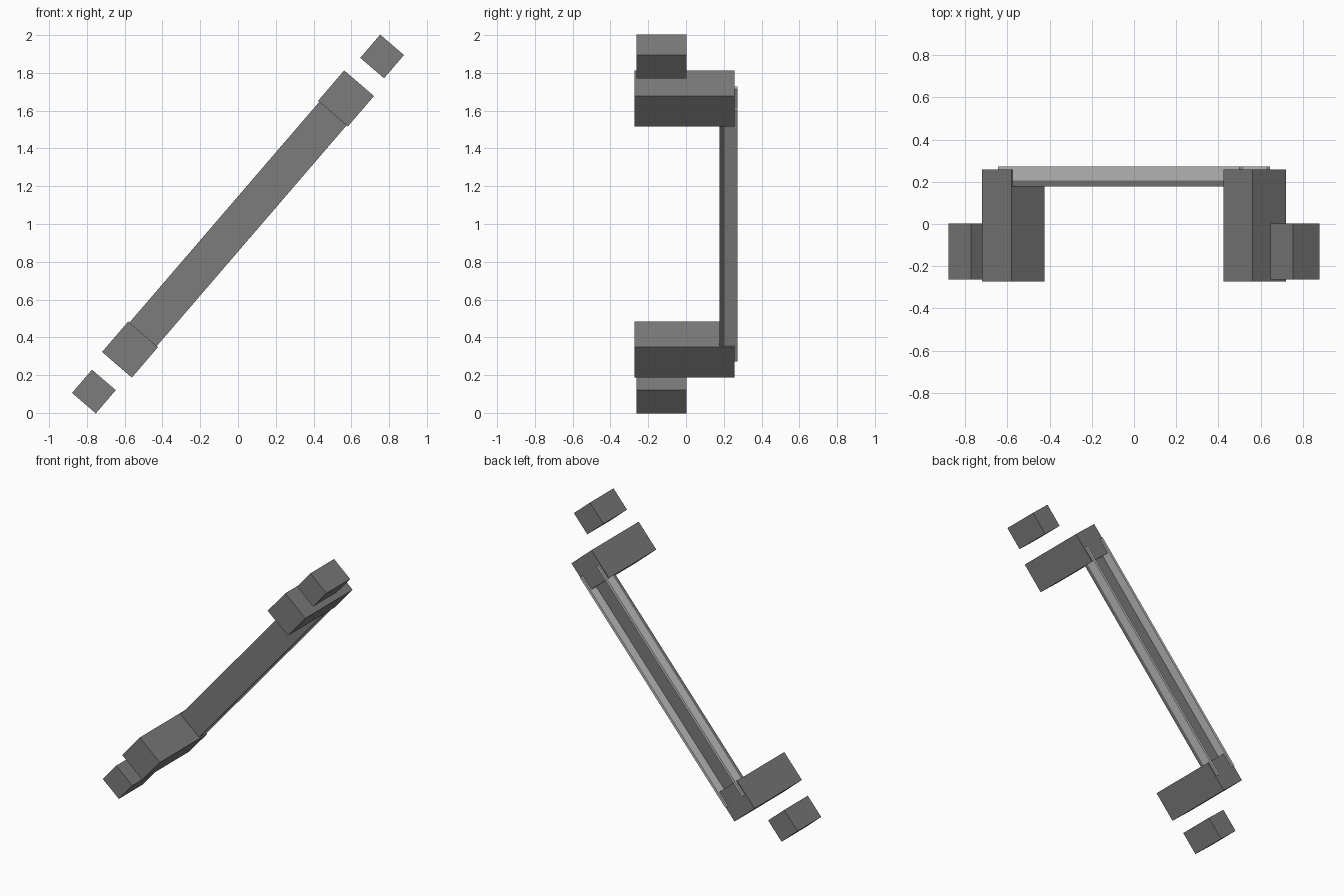
import bpy
import math
from mathutils import Matrix

cube = bpy.data.objects.get("Cube")
if cube:
    bpy.data.objects.remove(cube, do_unlink=True)


def make_material(name, value):
    mat = bpy.data.materials.new(name)
    mat.use_nodes = True
    colour = (value, value, value, 1.0)
    mat.diffuse_color = colour
    mat.node_tree.nodes["Principled BSDF"].inputs["Base Color"].default_value = colour
    return mat


dark_grey = make_material("dark grey", 0.2)
light_grey = make_material("light grey", 0.57)

# The whole model leans about y, around its middle at z = 1
LEAN = Matrix.Translation((0, 0, 1)) @ Matrix.Rotation(math.radians(40.7), 4, "Y")


def leaning_box(name, mat, across, along, width, length, y_front, y_back):
    """Box placed in the leaning frame: x is across the bar, z is along it."""
    bpy.ops.mesh.primitive_cube_add(size=1)
    obj = bpy.context.object
    obj.name = name
    place = Matrix.Translation((across, (y_front + y_back) / 2, along))
    size = Matrix.Diagonal((width, y_back - y_front, length, 1))
    obj.data.transform(place @ size)
    obj.matrix_world = LEAN
    obj.data.materials.append(mat)
    return obj


BAR_WIDTH, BAR_LENGTH, WALL = 0.191, 1.755, 0.018

# Long front plate of the bar
leaning_box("bar_plate", dark_grey, 0, 0, BAR_WIDTH, BAR_LENGTH, 0.178, 0.205)

for side, label in ((-1, "upper"), (1, "lower")):
    # Thin light walls along both edges, leaving the back open
    leaning_box(label + "_channel_wall", light_grey, side * (BAR_WIDTH - WALL) / 2, 0,
                WALL, BAR_LENGTH, 0.205, 0.272)

for end, label in ((1, "top"), (-1, "bottom")):
    # Deep block over each bar end, and a loose small block beyond it
    leaning_box(label + "_end_block", dark_grey, 0, end * 0.877, 0.208, 0.212, -0.272, 0.258)
    leaning_box(label + "_outer_block", dark_grey, 0, end * 1.17, 0.166, 0.162, -0.262, 0.003)
